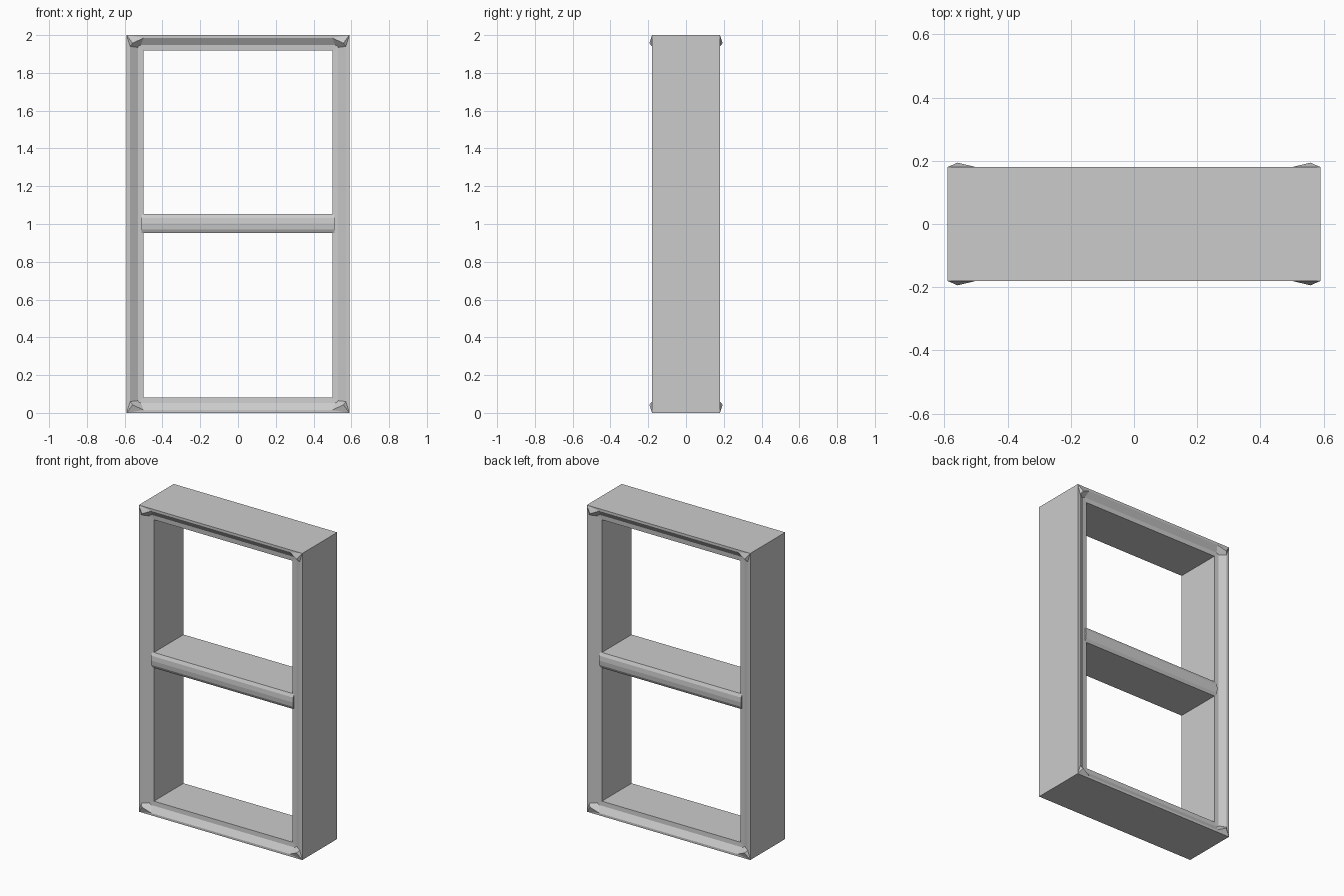
import bpy, bmesh

cube = bpy.data.objects.get("Cube")
if cube:
    bpy.data.objects.remove(cube, do_unlink=True)

grey = bpy.data.materials.new("plain grey")
grey.use_nodes = True
color = (0.6, 0.6, 0.6, 1)
grey.diffuse_color = color
grey.node_tree.nodes["Principled BSDF"].inputs["Base Color"].default_value = color


def finish(name, bm):
    bmesh.ops.remove_doubles(bm, verts=bm.verts, dist=0.0005)
    bmesh.ops.recalc_face_normals(bm, faces=bm.faces)
    mesh = bpy.data.meshes.new(name)
    bm.to_mesh(mesh)
    bm.free()
    mesh.materials.append(grey)
    obj = bpy.data.objects.new(name, mesh)
    bpy.context.collection.objects.link(obj)
    return obj


# Each ring of the frame: three (x, height from centre, depth) points at a corner
outer = [(0.59, 1.0, 0.18)] * 3
rim = [(0.571, 0.94, 0.18), (0.558, 0.957, 0.194), (0.5, 0.985, 0.18)]
groove = [(0.53, 0.935, 0.155), (0.527, 0.942, 0.155), (0.515, 0.947, 0.155)]
inner = [(0.5, 0.918, 0.153)] * 3


def ring(bm, corner, side):
    verts = []
    for sx, sz in ((1, 1), (-1, 1), (-1, -1), (1, -1)):
        points = corner if sx * sz > 0 else corner[::-1]
        verts += [bm.verts.new((sx * x, side * y, 1 + sz * z)) for x, z, y in points]
    return verts


# Frame: rings run over the front, through the opening and over the back
bm = bmesh.new()
rings = [ring(bm, c, -1) for c in (outer, rim, groove, inner)]
rings += [ring(bm, c, 1) for c in (inner, groove, rim, outer)]
for a, b in zip(rings, rings[1:] + rings[:1]):
    for i in range(len(a)):
        j = (i + 1) % len(a)
        bm.faces.new((a[i], a[j], b[j], b[i]))
finish("frame", bm)

# Middle shelf with softly rounded front and back edges
bm = bmesh.new()
half = [(-0.153, 0.05), (-0.163, 0.03), (-0.166, 0), (-0.163, -0.03), (-0.153, -0.05)]
profile = half + [(-y, z) for y, z in reversed(half)]
left, right = [[bm.verts.new((x, y, 1.002 + z)) for y, z in profile] for x in (0.512, -0.512)]
for i in range(len(profile)):
    j = (i + 1) % len(profile)
    bm.faces.new((left[i], left[j], right[j], right[i]))
bm.faces.new(left)
bm.faces.new(right)
finish("middle_shelf", bm)
